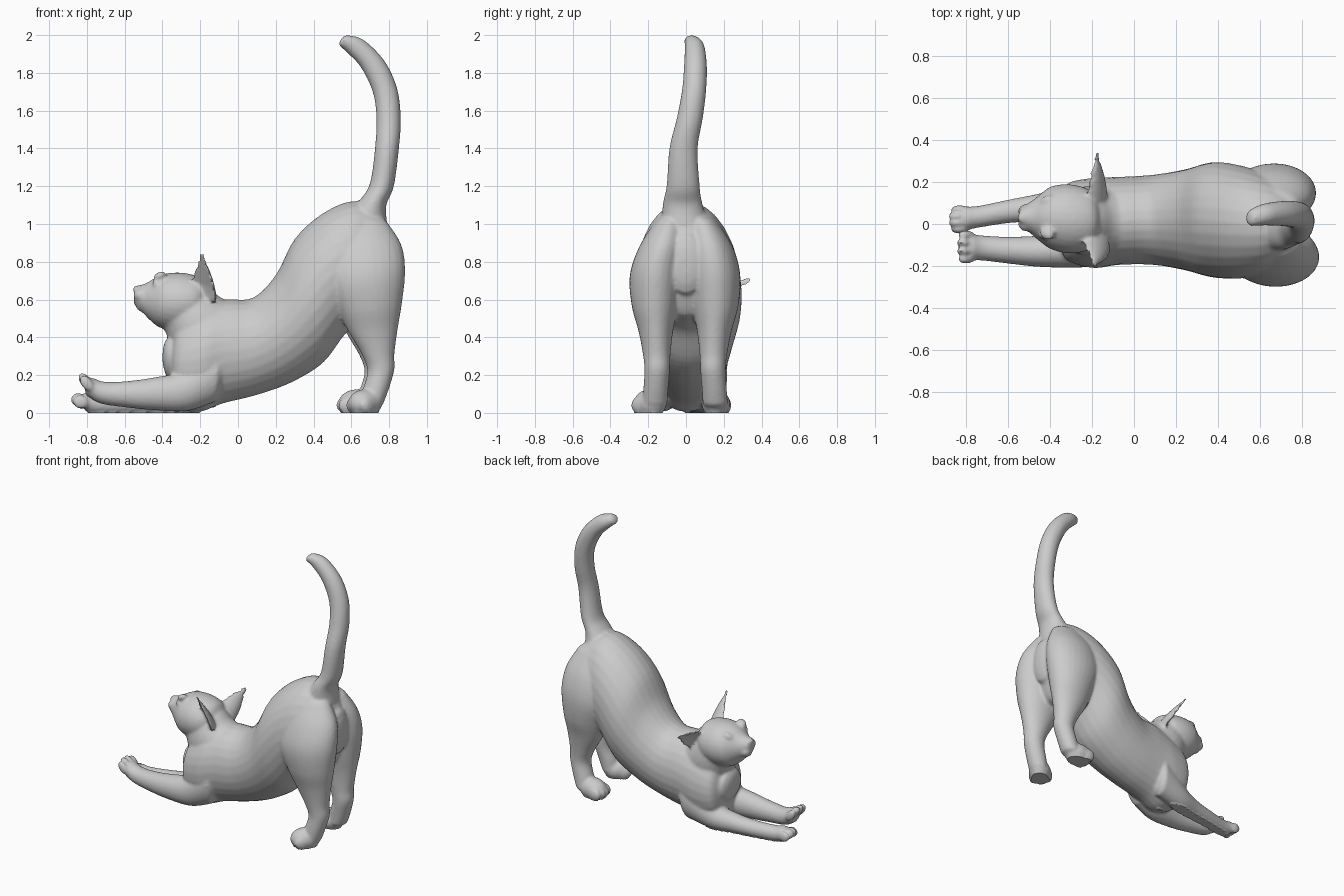
import bpy, bmesh, math
from mathutils import Vector, Matrix

if "Cube" in bpy.data.objects:
    bpy.data.objects.remove(bpy.data.objects["Cube"])

parts = []


def add_object(name, bm):
    bmesh.ops.recalc_face_normals(bm, faces=bm.faces)
    me = bpy.data.meshes.new(name)
    bm.to_mesh(me)
    bm.free()
    ob = bpy.data.objects.new(name, me)
    bpy.context.collection.objects.link(ob)
    parts.append(ob)
    return ob


def skin(name, rings):
    """Close a list of point rings into a solid."""
    bm = bmesh.new()
    vs = [[bm.verts.new(p) for p in r] for r in rings]
    n = len(vs[0])
    for a, b in zip(vs, vs[1:]):
        for i in range(n):
            bm.faces.new((a[i], a[(i + 1) % n], b[(i + 1) % n], b[i]))
    bm.faces.new(vs[0])
    bm.faces.new(vs[-1][::-1])
    return add_object(name, bm)


def spline(a, b, c, d, t):
    return 0.5 * (2 * b + (c - a) * t + (2 * a - 5 * b + 4 * c - d) * t * t
                  + (3 * b - a - 3 * c + d) * t ** 3)


def loft(name, secs, roll=0.0, n=28, steps=5):
    """Section = (x1, z1, x2, z2, y centre, half width): two outline points
    seen from the front, with an oval between them."""
    data = []
    for i in range(len(secs) - 1):
        q = [secs[max(0, min(len(secs) - 1, i + k))] for k in (-1, 0, 1, 2)]
        for s in range(steps):
            data.append([spline(*v, s / steps) for v in zip(*q)])
    data.append(list(secs[-1]))
    ov = []
    for x1, z1, x2, z2, y, w in data:
        ov.append((Vector(((x1 + x2) / 2, y, (z1 + z2) / 2)),
                   Vector(((x1 - x2) / 2, 0, (z1 - z2) / 2)), Vector((0, w, 0))))

    def dome(end, prev):
        c, u, v = end
        d = (c - prev[0]).normalized() * min(u.length, v.length) * 0.5
        return [(c + d * math.sin(a), u * math.cos(a), v * math.cos(a)) for a in (0.5, 0.95, 1.3)]

    ov = dome(ov[0], ov[1])[::-1] + ov + dome(ov[-1], ov[-2])
    rings = []
    for i, (c, u, v) in enumerate(ov):
        t = (ov[min(i + 1, len(ov) - 1)][0] - ov[max(i - 1, 0)][0]).normalized()
        m = Matrix.Rotation(roll, 3, t)
        rings.append([c + m @ (u * math.cos(2 * math.pi * k / n) + v * math.sin(2 * math.pi * k / n))
                      for k in range(n)])
    return skin(name, rings)


def blob(name, loc, size, turn=0.0, tilt=0.0):
    bm = bmesh.new()
    m = (Matrix.Translation(loc) @ Matrix.Rotation(turn, 4, 'Z') @ Matrix.Rotation(tilt, 4, 'Y')
         @ Matrix.Diagonal((*size, 1)))
    bmesh.ops.create_uvsphere(bm, u_segments=20, v_segments=12, radius=1, matrix=m)
    return add_object(name, bm)


def ear(name, base, tip, front, w, d):
    """Cupped, tapering ear with a hollow on the front side."""
    base, tip, front = Vector(base), Vector(tip), Vector(front)
    axis = (tip - base).normalized()
    f = (front - axis * front.dot(axis)).normalized()
    side = axis.cross(f)
    rings = []
    for t in (0, 0.15, 0.3, 0.5, 0.7, 0.85, 0.95, 1):
        s = max(0.2, (1 - t ** 1.6)) * (0.85 + 0.3 * t)
        c = base.lerp(tip, t)
        pts = []
        for k in range(20):
            a = 2 * math.pi * k / 20
            v = math.sin(a)
            depth = v if v < 0 else -v * 0.3 * min(1, t * 4)
            pts.append(c + side * math.cos(a) * w * s + f * (depth + 0.4) * d * s)
        rings.append(pts)
    return skin(name, rings)


# Torso, chest to rump
loft("torso", [
    (-.345, .40, -.36, .17, .01, .12), (-.30, .50, -.33, .04, .01, .185),
    (-.18, .57, -.21, .005, .005, .215), (-.06, .60, -.08, .05, .015, .21),
    (.08, .61, .10, .095, .02, .215), (.20, .73, .28, .16, .02, .24),
    (.30, .92, .45, .265, .02, .275), (.44, 1.05, .57, .42, .01, .27),
    (.60, 1.12, .66, .48, 0, .24), (.74, 1.08, .74, .52, 0, .19),
    (.80, .96, .79, .62, 0, .11)])

# Neck and head
loft("neck", [
    (0, .58, -.32, .22, .01, .17), (-.09, .61, -.36, .36, .015, .165),
    (-.15, .66, -.385, .43, .02, .15), (-.22, .70, -.42, .48, .025, .13)])
loft("head", [
    (-.15, .64, -.20, .48, .02, .10), (-.19, .71, -.27, .44, .02, .15),
    (-.28, .74, -.35, .435, .025, .165), (-.37, .74, -.42, .455, .03, .15),
    (-.43, .72, -.46, .485, .03, .115), (-.48, .69, -.495, .52, .03, .08),
    (-.525, .675, -.525, .55, .03, .055)], roll=0.2)
blob("nose", (-.535, .03, .655), (.022, .028, .02))
for s in (-1, 1):
    lift = -s * .018
    blob("muzzle_pad", (-.515, .03 + s * .03, .605 + lift), (.038, .036, .035))
    blob("brow", (-.415, .03 + s * .075, .705 + lift), (.04, .03, .022), s * .5, -.5)
    blob("eye", (-.432, .03 + s * .088, .663 + lift), (.024, .018, .018), s * .5)
blob("chin", (-.51, .03, .562), (.03, .035, .024))
ear("near_ear", (-.17, -.07, .61), (-.19, -.2, .84), (-.6, -.8, -.1), .095, .06)
ear("far_ear", (-.17, .1, .60), (-.18, .34, .71), (-.8, .2, -.5), .09, .06)

# Tail
loft("tail", [
    (.58, 1.06, .79, 1.00, -.01, .12), (.655, 1.14, .785, 1.10, -.018, .102),
    (.70, 1.22, .825, 1.20, -.015, .087), (.725, 1.4, .852, 1.4, -.013, .075),
    (.733, 1.56, .862, 1.56, .02, .069), (.713, 1.70, .842, 1.72, .043, .064),
    (.65, 1.83, .775, 1.865, .05, .06), (.58, 1.905, .665, 1.975, .045, .052),
    (.54, 1.94, .58, 2.0, .03, .04)])

# Hind legs with paws
for side, s, dx, turn in (("near", -1, 0, .75), ("far", 1, -.015, -.05)):
    sh = -.01 if s < 0 else 0
    loft(side + "_hind_leg", [
        (.52, 1.0, .79, 1.01, s * .09, .08), (.46, .86, .865 + dx, .89, s * .125, .125),
        (.46, .70, .885 + dx, .75, s * .148 + sh, .14),
        (.525, .55, .868 + dx, .58, s * .155 + sh, .122),
        (.585 + dx, .43, .845 + dx, .44, s * .15 + sh, .092),
        (.655 + dx, .31, .828 + dx, .31, s * .145 + sh, .073),
        (.685 + dx, .22, .828 + dx, .23, s * .143 + sh, .067),
        (.66 + dx, .12, .80 + dx, .13, s * .15 + sh, .066),
        (.65 + dx, .05, .77 + dx, .05, s * .155 + sh, .066)])
    heel = Vector((.70 + dx, s * .155 + sh, .05))
    ahead = Vector((-math.cos(turn), -math.sin(turn), 0))
    across = Vector((-ahead.y, ahead.x, 0))
    reach = .075 if s < 0 else .11
    blob(side + "_hind_paw", heel + ahead * reach * .5, (.10, .076, .075), turn)
    for k in (-1.5, -.5, .5, 1.5):
        p = heel + ahead * (reach + .012 - .012 * abs(k)) + across * k * .037
        p.z = .04
        blob(side + "_hind_toe", p, (.05, .024, .043), turn)

# Front legs: near one lifts its paw, far one lies flat
loft("near_front_leg", [
    (-.10, .38, -.12, .06, -.10, .10), (-.28, .23, -.27, .01, -.12, .088),
    (-.45, .187, -.45, .015, -.13, .075), (-.60, .167, -.60, .03, -.125, .064),
    (-.71, .165, -.73, .05, -.115, .06), (-.765, .185, -.80, .09, -.11, .064)])
loft("far_front_leg", [
    (-.10, .36, -.12, .03, .12, .10), (-.30, .18, -.30, -.005, .105, .082),
    (-.45, .125, -.45, -.005, .08, .066), (-.60, .105, -.60, -.005, .06, .056),
    (-.74, .10, -.74, -.005, .035, .052), (-.80, .11, -.80, .005, .027, .056)])
for k in (-1.5, -.5, .5, 1.5):
    back = .012 * abs(k)
    blob("near_front_toe", (-.812 + back * .6, -.11 + k * .039, .175 - back), (.05, .021, .03), 0, .9)
    blob("far_front_toe", (-.85 + back, .022 + k * .032, .075 - back), (.043, .02, .037), 0, .2)

# Fuse everything into one sculpted skin
bpy.ops.object.select_all(action='DESELECT')
for ob in parts:
    ob.select_set(True)
cat = parts[0]
bpy.context.view_layer.objects.active = cat
bpy.ops.object.join()
cat.name = "stretching_cat"
rm = cat.modifiers.new("fuse", 'REMESH')
rm.mode = 'VOXEL'
rm.voxel_size = 0.01
sm = cat.modifiers.new("soften", 'SMOOTH')
sm.factor = 0.5
sm.iterations = 5
for m in ("fuse", "soften"):
    bpy.ops.object.modifier_apply(modifier=m)

# Flat soles on the ground
for v in cat.data.vertices:
    v.co.z = max(v.co.z, 0) if v.co.z > .008 else 0
bpy.ops.object.shade_smooth_by_angle(angle=math.radians(40))
